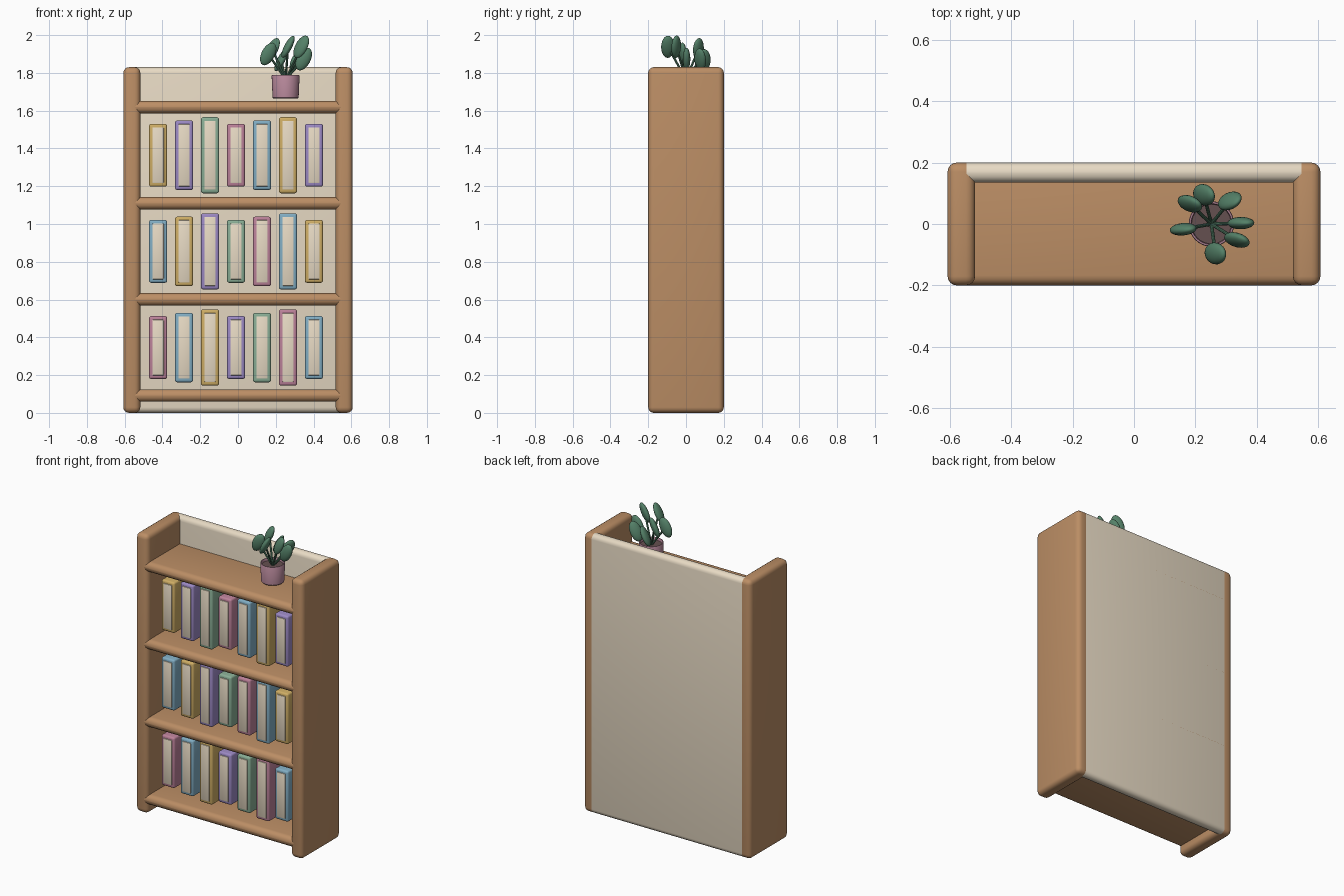
import bpy, bmesh, math
from mathutils import Matrix, Vector

if "Cube" in bpy.data.objects:
    bpy.data.objects.remove(bpy.data.objects["Cube"])


def material(name, rgb):
    m = bpy.data.materials.new(name)
    m.diffuse_color = (*rgb, 1)
    m.use_nodes = True
    m.node_tree.nodes["Principled BSDF"].inputs["Base Color"].default_value = m.diffuse_color
    return m


WOOD = material("wood", (0.50, 0.27, 0.13))
CREAM = material("cream", (0.80, 0.70, 0.55))
LEAF = material("leaf_green", (0.09, 0.22, 0.14))
POT = material("pot_pink", (0.48, 0.25, 0.33))
SOIL = material("soil", (0.13, 0.08, 0.08))
COVERS = [material("cover_" + n, c) for n, c in (
    ("pink", (0.50, 0.22, 0.32)), ("blue", (0.22, 0.42, 0.55)),
    ("gold", (0.62, 0.42, 0.13)), ("purple", (0.33, 0.25, 0.55)),
    ("green", (0.25, 0.42, 0.30)))]


def finish(bm, name, mat):
    bmesh.ops.recalc_face_normals(bm, faces=bm.faces)
    me = bpy.data.meshes.new(name)
    bm.to_mesh(me)
    bm.free()
    me.materials.append(mat)
    for p in me.polygons:
        p.use_smooth = True
    ob = bpy.data.objects.new(name, me)
    bpy.context.collection.objects.link(ob)
    bpy.ops.object.select_all(action='DESELECT')
    bpy.context.view_layer.objects.active = ob
    ob.select_set(True)
    bpy.ops.object.shade_smooth_by_angle(angle=math.radians(35))
    return ob


def rounded_box(name, centre, size, radius, mat, segments=4):
    bm = bmesh.new()
    bmesh.ops.create_cube(bm, size=1)
    bmesh.ops.scale(bm, vec=size, verts=bm.verts)
    bmesh.ops.bevel(bm, geom=bm.edges[:], offset=radius, segments=segments,
                    profile=0.5, affect='EDGES')
    bmesh.ops.translate(bm, vec=centre, verts=bm.verts)
    return finish(bm, name, mat)


def lathe(name, profile, centre, mat, steps=32):
    bm = bmesh.new()
    vs = [bm.verts.new((r, 0, z)) for r, z in profile]
    es = [bm.edges.new(p) for p in zip(vs, vs[1:])]
    bmesh.ops.spin(bm, geom=vs + es, cent=(0, 0, 0), axis=(0, 0, 1),
                   angle=math.tau, steps=steps)
    bmesh.ops.remove_doubles(bm, verts=bm.verts, dist=1e-5)
    bmesh.ops.translate(bm, vec=centre, verts=bm.verts)
    return finish(bm, name, mat)


# Case: two sides, back panel, four round-edged shelves
for side, s in (("left", -1), ("right", 1)):
    rounded_box(side + "_side", (s * 0.562, 0, 0.915), (0.09, 0.4, 1.83), 0.03, WOOD)
rounded_box("back_panel", (0, 0.1675, 0.915), (1.15, 0.065, 1.83), 0.03, CREAM)
for i in range(4):
    rounded_box(f"shelf_{i + 1}", (0, 0, 0.092 + 0.509 * i), (1.15, 0.4, 0.066), 0.0325, WOOD)

# Books: coloured cover with a cream spine plate, heights cycling in threes
for row in range(3):
    for i in range(7):
        x, z = -0.423 + 0.1375 * i, 0.346 + 0.509 * row
        h = 0.333 + 0.035 * (i % 3)
        tag = f"{row + 1}_{i + 1}"
        rounded_box("book_" + tag, (x, 0, z), (0.096, 0.25, h), 0.012,
                    COVERS[(row + i) % 5], 3)
        rounded_box("book_label_" + tag, (x, -0.12, z), (0.06, 0.02, h - 0.038),
                    0.004, CREAM, 2)

# Plant pot with open rim and soil
PX = 0.252
lathe("plant_pot", [(0, 1.664), (0.064, 1.664), (0.069, 1.669), (0.074, 1.784),
                    (0.072, 1.788), (0.067, 1.788), (0.065, 1.784), (0.064, 1.765),
                    (0, 1.765)], (PX, 0, 0), POT)
lathe("soil", [(0, 1.755), (0.065, 1.755), (0.065, 1.772), (0, 1.772)], (PX, 0, 0), SOIL)

# Leaves: flattened ellipsoids turned radially, all leaning to +x, on thin stems
for i, (x, y, z) in enumerate([(0.348, 0.003, 1.873), (0.312, 0.075, 1.87),
                               (0.228, 0.095, 1.867), (0.182, 0.066, 1.925),
                               (0.160, -0.017, 1.90), (0.265, -0.096, 1.938),
                               (0.335, -0.052, 1.938)]):
    tip, base = Vector((x, y, z)), Vector((PX, 0, 1.765))
    turn = math.atan2(y, x - PX)
    bm = bmesh.new()
    bmesh.ops.create_uvsphere(bm, u_segments=20, v_segments=12, radius=1)
    bmesh.ops.transform(bm, verts=bm.verts, matrix=Matrix.Translation(tip)
                        @ Matrix.Rotation(0.48, 4, 'Y') @ Matrix.Rotation(turn, 4, 'Z')
                        @ Matrix.Diagonal((0.036, 0.02, 0.065, 1)))
    finish(bm, f"leaf_{i + 1}", LEAF)
    d = tip - base
    bm = bmesh.new()
    bmesh.ops.create_cone(bm, cap_ends=True, segments=10, radius1=0.006,
                          radius2=0.006, depth=d.length)
    bmesh.ops.transform(bm, verts=bm.verts, matrix=Matrix.Translation((tip + base) / 2)
                        @ d.to_track_quat('Z', 'Y').to_matrix().to_4x4())
    finish(bm, f"stem_{i + 1}", LEAF)
